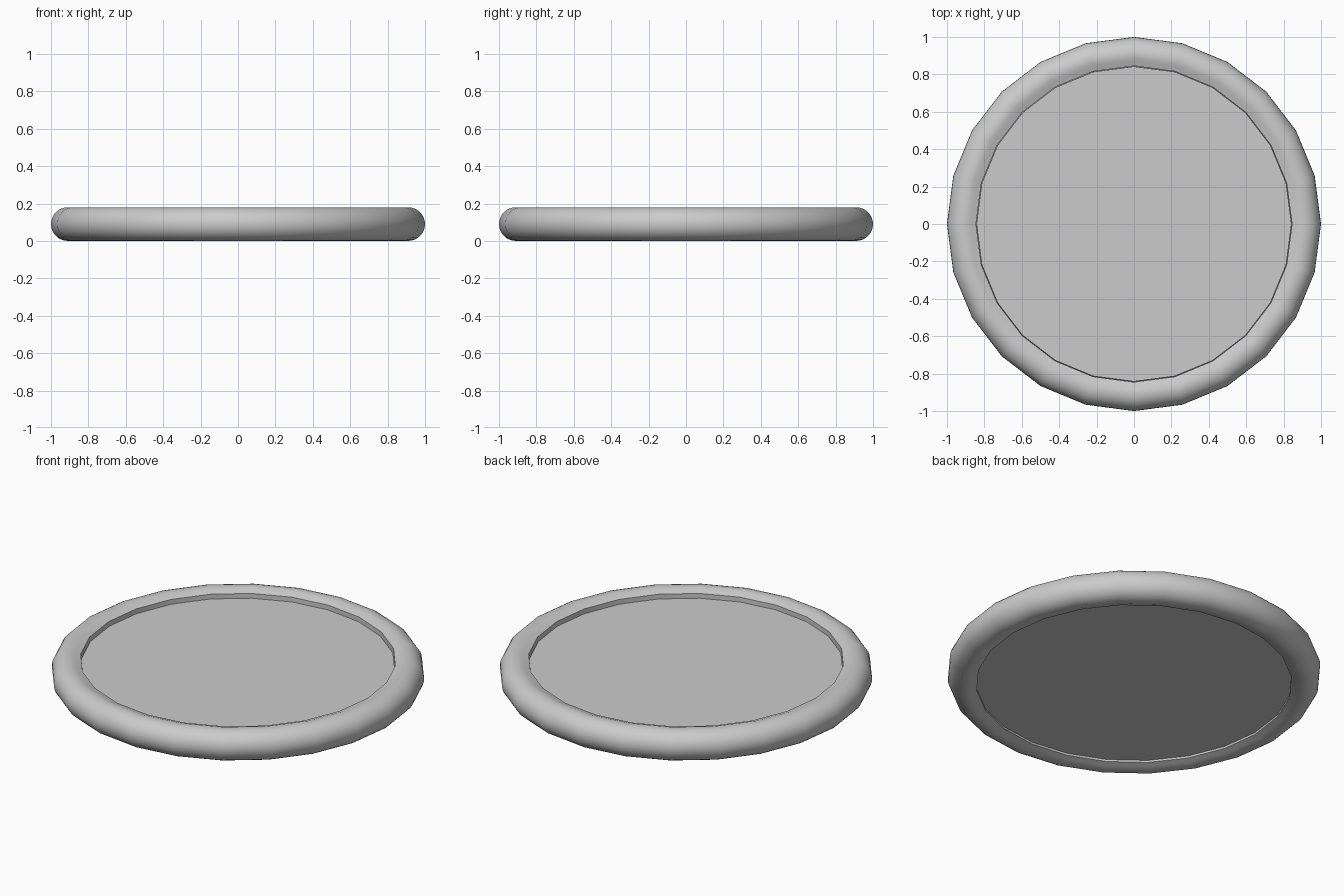
import bpy, bmesh
from math import sin, cos, pi, radians

if "Cube" in bpy.data.objects:
    bpy.data.objects.remove(bpy.data.objects["Cube"])

SIDES = 24


def lathe(name, profile, angle):
    """Revolve a closed or axis-to-axis (radius, z) profile around z."""
    bm = bmesh.new()
    rings = []
    for r, z in profile:
        if r == 0:
            rings.append([bm.verts.new((0, 0, z))] * SIDES)
        else:
            rings.append([bm.verts.new((r * cos(2 * pi * i / SIDES),
                                        r * sin(2 * pi * i / SIDES), z))
                          for i in range(SIDES)])
    closed = profile[0][0] != 0
    for k in range(len(rings) if closed else len(rings) - 1):
        a, b = rings[k], rings[(k + 1) % len(rings)]
        for i in range(SIDES):
            j = (i + 1) % SIDES
            bm.faces.new(list(dict.fromkeys((a[i], a[j], b[j], b[i]))))
    bmesh.ops.recalc_face_normals(bm, faces=bm.faces)
    mesh = bpy.data.meshes.new(name)
    bm.to_mesh(mesh)
    bm.free()
    ob = bpy.data.objects.new(name, mesh)
    bpy.context.collection.objects.link(ob)
    bpy.ops.object.select_all(action='DESELECT')
    ob.select_set(True)
    bpy.context.view_layer.objects.active = ob
    bpy.ops.object.shade_smooth_by_angle(angle=radians(angle))
    return ob


# Rounded rim: tube section, cut off by a short upright inner wall
R, T = 0.91, 0.09
arc = [radians(-130 + 260 * k / 20) for k in range(21)]
rim = [(R + T * cos(a), T + T * sin(a)) for a in arc]
rim[0], rim[-1] = (0.845, 0.018), (0.845, 0.162)
lathe("rim", rim, 40)

# Flat centre panel, recessed slightly on both sides
lathe("centre_panel", [(0, 0.03), (0.845, 0.03), (0.842, 0.135), (0, 0.135)], 10)
